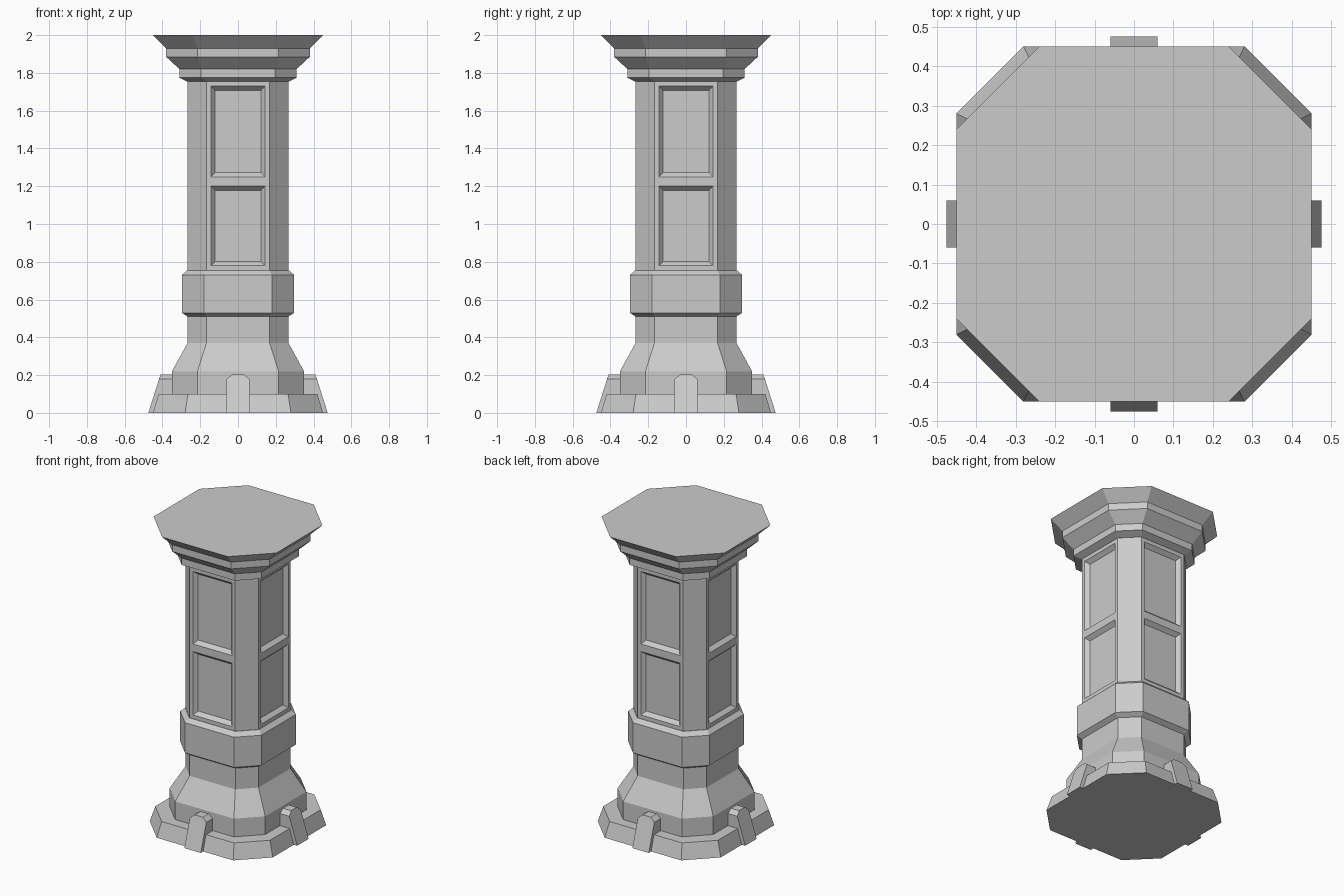
import bpy, bmesh
from math import pi
from mathutils import Matrix

if "Cube" in bpy.data.objects:
    bpy.data.objects.remove(bpy.data.objects["Cube"])


def finish(bm, name):
    bmesh.ops.recalc_face_normals(bm, faces=bm.faces)
    me = bpy.data.meshes.new(name)
    bm.to_mesh(me)
    bm.free()
    ob = bpy.data.objects.new(name, me)
    bpy.context.collection.objects.link(ob)
    return ob


def ring(a, xs, z):
    """Chamfered-square ring: each of four sides at distance a, with points at xs."""
    pts = []
    for k in range(4):
        rot = Matrix.Rotation(k * pi / 2, 3, 'Z')
        for x in xs:
            p = rot @ Matrix.Identity(3).col[0] * 0
            p.x, p.y, p.z = x, -a, z
            pts.append(rot @ p)
    return pts


def loft(bm, rings):
    """Skin the rings and cap both ends; returns side faces per level."""
    rows = [[bm.verts.new(p) for p in r] for r in rings]
    n = len(rows[0])
    levels = [[bm.faces.new((lo[i], lo[(i + 1) % n], hi[(i + 1) % n], hi[i]))
               for i in range(n)] for lo, hi in zip(rows, rows[1:])]
    bm.faces.new(rows[0][::-1])
    bm.faces.new(rows[-1])
    return levels


def turned(name, profile):
    """Octagonal moulding from (z, half width, half facet width) steps."""
    bm = bmesh.new()
    loft(bm, [ring(a, (-b, b), z) for z, a, b in profile])
    return finish(bm, name)


# Stepped foot, flared plinth and collar
turned("base_slab", [(0, .45, .28), (.1, .42, .265)])
turned("plinth", [(.09, .35, .215), (.22, .35, .215), (.37, .267, .167), (.52, .267, .167)])
turned("collar", [(.51, .267, .167), (.53, .297, .18), (.73, .297, .18), (.755, .27, .168)])

# Shaft with two recessed panels on each main side
bm = bmesh.new()
zs = (.755, .78, 1.2, 1.25, 1.73, 1.757)
levels = loft(bm, [ring(.268, (-.167, -.143, .143, .167), z) for z in zs])
bmesh.ops.recalc_face_normals(bm, faces=bm.faces)
panels = [levels[j][4 * k + 1] for j in (1, 3) for k in range(4)]
bmesh.ops.inset_individual(bm, faces=panels, thickness=.022, depth=-.025,
                           use_even_offset=True)
finish(bm, "panelled_shaft")

# Stepped capital
turned("capital", [(1.755, .27, .168), (1.775, .31, .195), (1.82, .31, .195),
                   (1.885, .38, .215), (1.93, .38, .215), (2, .45, .24)])

# Sloping foot tabs, one per main side
section = [(-.06, 0), (.06, 0), (.06, .18), (.03, .203), (-.03, .203), (-.06, .18)]
for k, side in enumerate(("front", "right", "back", "left")):
    bm = bmesh.new()
    outer = [bm.verts.new((x, -(.475 - .32 * z), z)) for x, z in section]
    inner = [bm.verts.new((x, -.32, z)) for x, z in section]
    bm.faces.new(outer)
    bm.faces.new(inner[::-1])
    for i in range(6):
        j = (i + 1) % 6
        bm.faces.new((outer[i], inner[i], inner[j], outer[j]))
    bm.transform(Matrix.Rotation(k * pi / 2, 4, 'Z'))
    finish(bm, "foot_tab_" + side)
